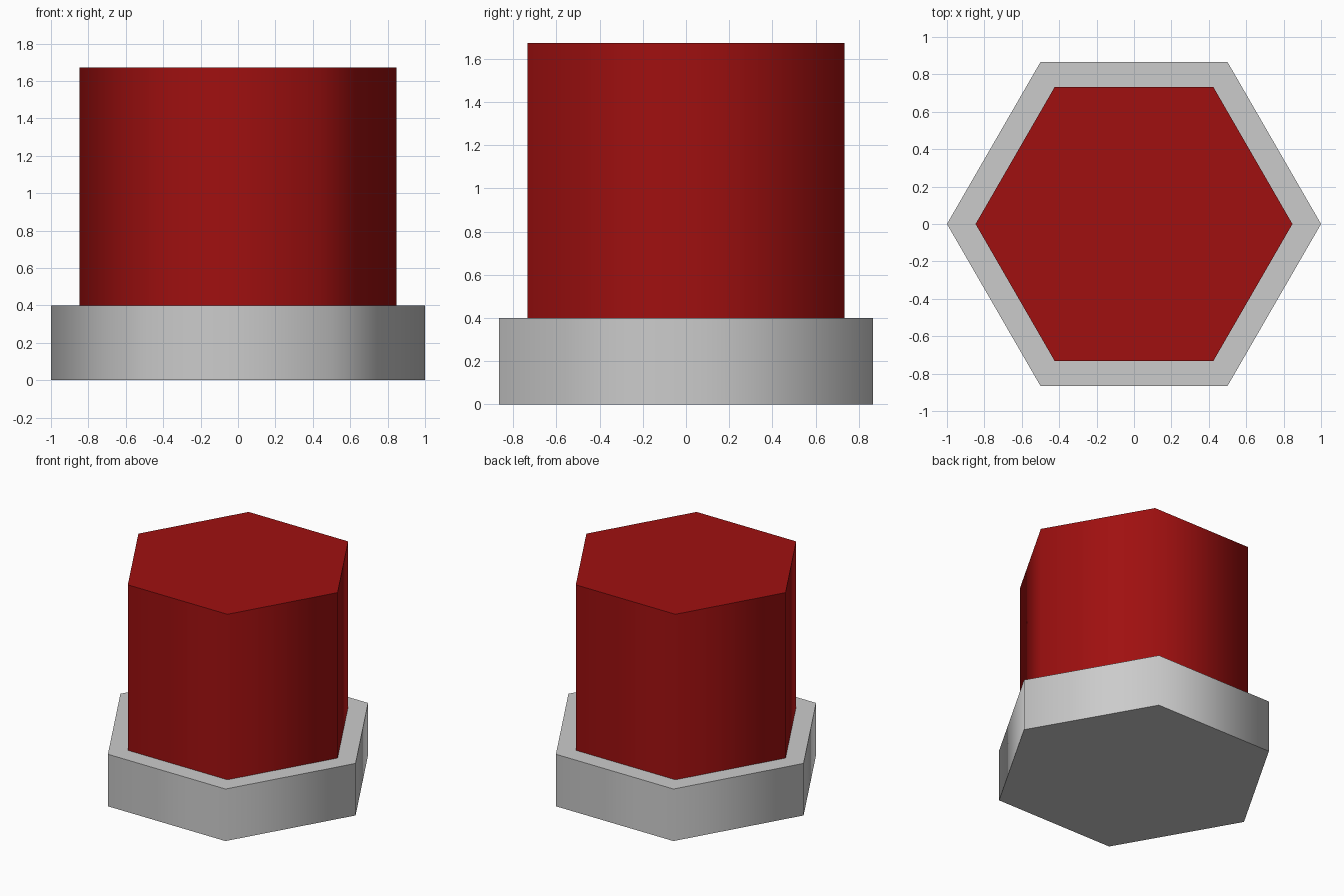
import bpy
from math import radians

if "Cube" in bpy.data.objects:
    bpy.data.objects.remove(bpy.data.objects["Cube"])


def hex_prism(name, radius, z0, z1):
    """Hexagonal prism with corners on the x axis, soft sides and crisp caps."""
    bpy.ops.mesh.primitive_cylinder_add(
        vertices=6, radius=radius, depth=z1 - z0,
        location=(0, 0, (z0 + z1) / 2), rotation=(0, 0, radians(30)))
    obj = bpy.context.object
    obj.name = name
    bpy.ops.object.transform_apply(location=True, rotation=True, scale=True)
    bpy.ops.object.shade_smooth_by_angle(angle=radians(75))
    return obj


# Grey base plate
hex_prism("base", 1.0, 0.0, 0.4)

# Red button standing on the base
button = hex_prism("button", 0.847, 0.4, 1.672)
red = bpy.data.materials.new("red")
red.diffuse_color = (0.35, 0.005, 0.005, 1)
red.use_nodes = True
red.node_tree.nodes["Principled BSDF"].inputs["Base Color"].default_value = red.diffuse_color
button.data.materials.append(red)
